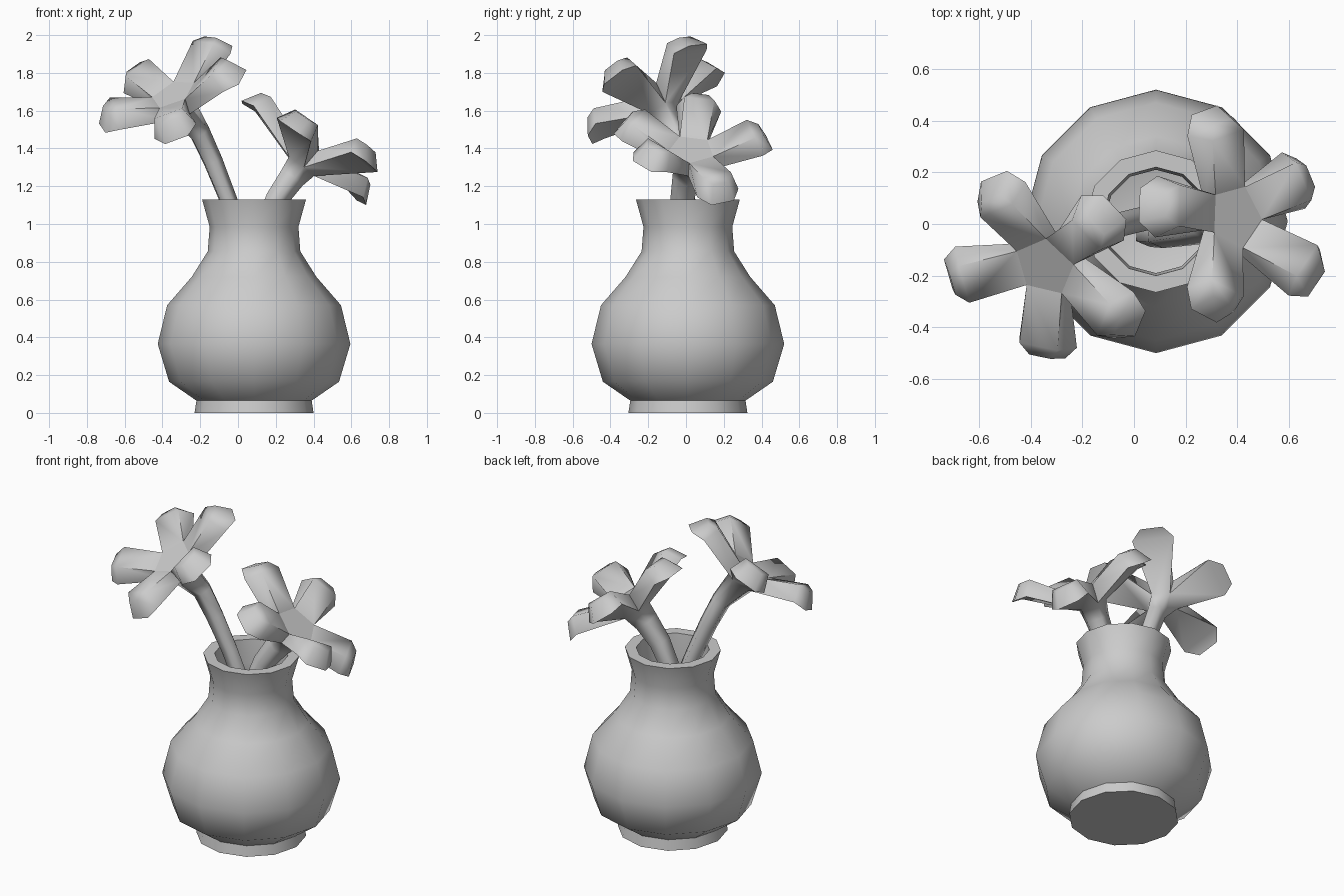
import bpy, bmesh
from math import sin, cos, pi, radians
from mathutils import Vector

if "Cube" in bpy.data.objects:
    bpy.data.objects.remove(bpy.data.objects["Cube"])


def finish(bm, name, angle):
    bmesh.ops.recalc_face_normals(bm, faces=bm.faces[:])
    me = bpy.data.meshes.new(name)
    bm.to_mesh(me)
    bm.free()
    ob = bpy.data.objects.new(name, me)
    bpy.context.collection.objects.link(ob)
    bpy.ops.object.select_all(action='DESELECT')
    ob.select_set(True)
    bpy.context.view_layer.objects.active = ob
    bpy.ops.object.shade_smooth_by_angle(angle=radians(angle))
    return ob


def bridge(bm, a, b):
    n = len(a)
    for i in range(n):
        j = (i + 1) % n
        bm.faces.new((a[i], a[j], b[j], b[i]))


# Vase: 12-sided lathe, outer wall then inner wall
def vase(cx, cy, profile, sides=12):
    bm = bmesh.new()
    rings = [[bm.verts.new((cx + r * cos(2 * pi * i / sides),
                            cy + r * sin(2 * pi * i / sides), z))
              for i in range(sides)] for r, z in profile]
    for a, b in zip(rings, rings[1:]):
        bridge(bm, a, b)
    bm.faces.new(rings[0])
    bm.faces.new(rings[-1])
    return finish(bm, "vase", 40)


# Flower: pentagon centre, five domed petals and a curved five-sided stem.
# Each petal has its own (pitch, yaw, length scale).
def flower(name, centre, normal, petal_dir, petals, stem):
    c, n = Vector(centre), Vector(normal).normalized()
    d = Vector(petal_dir)
    u = (d - n * d.dot(n)).normalized()
    v = n.cross(u)
    bm = bmesh.new()

    def pt(s, t, h, ang, pitch=0, yaw=0, scale=1):
        s, p, ang = s * scale, radians(pitch), ang + radians(yaw)
        s, h = s * cos(p) - h * sin(p), s * sin(p) + h * cos(p)
        x, y = s * cos(ang) - t * sin(ang), s * sin(ang) + t * cos(ang)
        return bm.verts.new(c + u * x + v * y + n * h)

    step = 2 * pi / 5
    corner = [(i - 0.5) * step for i in range(5)]
    top = [pt(0.125, 0, 0, a) for a in corner]
    low = [pt(0.09, 0, -0.11, a) for a in corner]
    hub = bm.faces.new(top)
    upper = [(0.32, -0.08, 0.095), (0.375, -0.045, 0.085),
             (0.375, 0.045, 0.085), (0.32, 0.08, 0.095)]
    rim = [(0.36, -0.12, 0.0), (0.43, -0.065, -0.01),
           (0.43, 0.065, -0.01), (0.36, 0.12, 0.0)]
    for i, tilt in enumerate(petals):
        j = (i + 1) % 5
        a = [top[i]] + [pt(*p, i * step, *tilt) for p in upper] + [top[j]]
        b = [low[i]] + [pt(*p, i * step, *tilt) for p in rim] + [low[j]]
        for k in range(5):
            bm.faces.new((a[k], a[k + 1], b[k + 1], b[k]))
        bm.faces.new((a[0], a[1], a[4], a[5]))
        bm.faces.new(a[1:5])
        bm.faces.new((b[0], b[1], b[4], b[5]))
        bm.faces.new(b[1:5])
    for e in hub.edges:
        e.smooth = False

    # Stem rings follow the path down into the vase
    path = [c - n * 0.11] + [Vector(p[:3]) for p in stem]
    prev = low
    for k, p in enumerate(stem, 1):
        tangent = path[k - 1] - path[min(k + 1, len(path) - 1)]
        q = n.rotation_difference(tangent.normalized())
        ring = [bm.verts.new(path[k] + q @ ((u * cos(a) + v * sin(a)) * p[3]))
                for a in corner]
        bridge(bm, prev, ring)
        prev = ring
    bm.faces.new(prev)
    return finish(bm, name, 75)


vase(0.085, 0.01, [
    (0.315, 0), (0.305, 0.065), (0.45, 0.165), (0.51, 0.365), (0.46, 0.57),
    (0.33, 0.72), (0.245, 0.855), (0.235, 0.985), (0.275, 1.13),
    (0.21, 1.13), (0.20, 0.985), (0.205, 0.855), (0.28, 0.70),
    (0.40, 0.56), (0.45, 0.365), (0.39, 0.19), (0.25, 0.10)])

flower("tall_flower", (-0.345, -0.165, 1.69), (-0.385, -0.457, 0.80),
       (-0.36, -0.04, -0.15),
       [(3, 0, 0.97), (-5, 2, 0.98), (5, 0, 1.02), (1, -4, 1.02),
        (-2, -1, 0.95)],
       [(-0.205, -0.055, 1.48, 0.06), (-0.135, -0.03, 1.33, 0.055),
        (-0.055, 0.0, 1.13, 0.05), (0.07, 0.03, 0.80, 0.05),
        (0.13, 0.04, 0.40, 0.05)])

flower("short_flower", (0.395, 0.03, 1.395), (0.59, 0.08, 0.80),
       (-0.334, 0.04, 0.23),
       [(-1, 0, 1.05), (0, 0, 0.98), (14, 0, 0.97), (-7, -6, 0.97),
        (0, 4, 1.0)],
       [(0.28, 0.0, 1.245, 0.075), (0.20, -0.02, 1.13, 0.065),
        (0.10, -0.04, 0.90, 0.055), (0.05, -0.04, 0.40, 0.05)])
